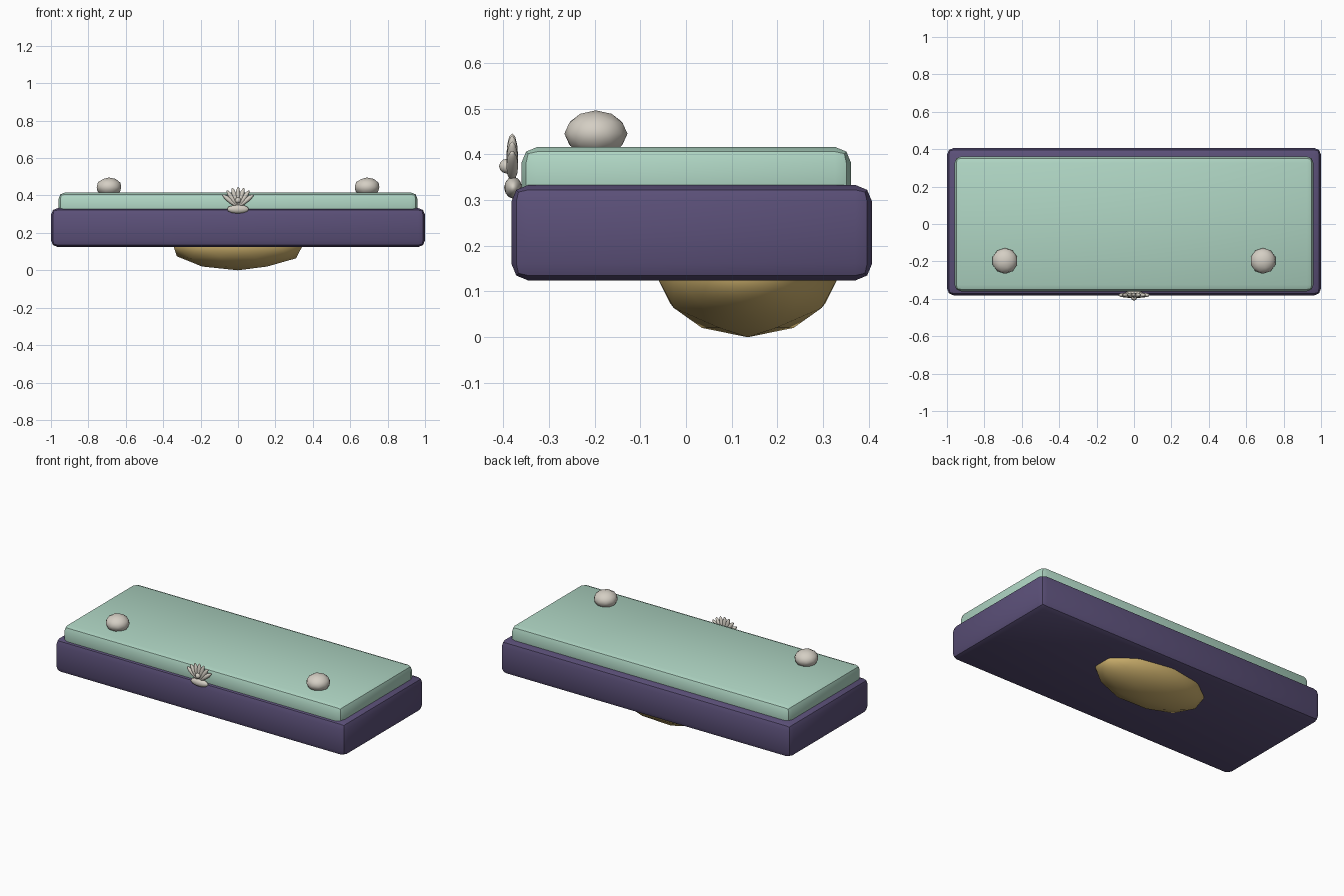
import bpy
import math

cube = bpy.data.objects.get("Cube")
if cube:
    bpy.data.objects.remove(cube, do_unlink=True)


def material(name, rgb):
    mat = bpy.data.materials.new(name)
    mat.use_nodes = True
    mat.diffuse_color = (*rgb, 1)
    bsdf = next(n for n in mat.node_tree.nodes if n.type == "BSDF_PRINCIPLED")
    bsdf.inputs["Base Color"].default_value = (*rgb, 1)
    return mat


purple = material("dusty purple", (0.105, 0.08, 0.19))
mint = material("soft mint", (0.43, 0.67, 0.55))
gold = material("warm gold", (0.60, 0.43, 0.15))
pearl = material("pearl", (0.66, 0.62, 0.55))


def finish(obj, name, mat):
    obj.name = name
    obj.data.materials.append(mat)
    return obj


def slab(name, low, high, mat, bevel):
    """Rounded box between two corners."""
    bpy.ops.mesh.primitive_cube_add(
        size=1, location=[(a + b) / 2 for a, b in zip(low, high)])
    obj = finish(bpy.context.object, name, mat)
    obj.scale = [b - a for a, b in zip(low, high)]
    bpy.ops.object.transform_apply(location=False, rotation=False, scale=True)
    mod = obj.modifiers.new("rounded edges", "BEVEL")
    mod.width = bevel
    mod.segments = 2
    bpy.ops.object.modifier_apply(modifier=mod.name)
    bpy.ops.object.shade_smooth_by_angle(angle=math.radians(30))


def blob(name, centre, radii, mat, tilt=0):
    """Faceted ellipsoid, tilted about the y axis."""
    bpy.ops.mesh.primitive_ico_sphere_add(
        subdivisions=2, radius=1, location=centre, rotation=(0, tilt, 0))
    obj = finish(bpy.context.object, name, mat)
    obj.scale = radii
    bpy.ops.object.shade_smooth()


# Stacked slabs
slab("base", (-1, -0.382, 0.124), (1, 0.407, 0.333), purple, 0.037)
slab("cushion", (-0.96, -0.36, 0.28), (0.96, 0.361, 0.416), mint, 0.035)

# Rounded belly under the base
blob("belly", (0, 0.135, 0.135), (0.365, 0.2, 0.135), gold)

# Knobs on the cushion
for side, x in (("left", 0.69), ("right", -0.69)):
    blob(side + "_knob", (x, -0.197, 0.445), (0.069, 0.069, 0.051), pearl)

# Shell ornament: fan of ribs, foot and bead
PETALS = 7
for i in range(PETALS):
    angle = math.radians(-51 + 102 * i / (PETALS - 1))
    reach = 0.058
    blob(f"shell_rib_{i + 1}",
         (reach * math.sin(angle), -0.38, 0.338 + reach * math.cos(angle)),
         (0.013, 0.013, 0.05), pearl, angle)
blob("shell_foot", (0, -0.378, 0.327), (0.06, 0.02, 0.024), pearl)
blob("shell_bead", (0, -0.393, 0.374), (0.016, 0.016, 0.016), pearl)
